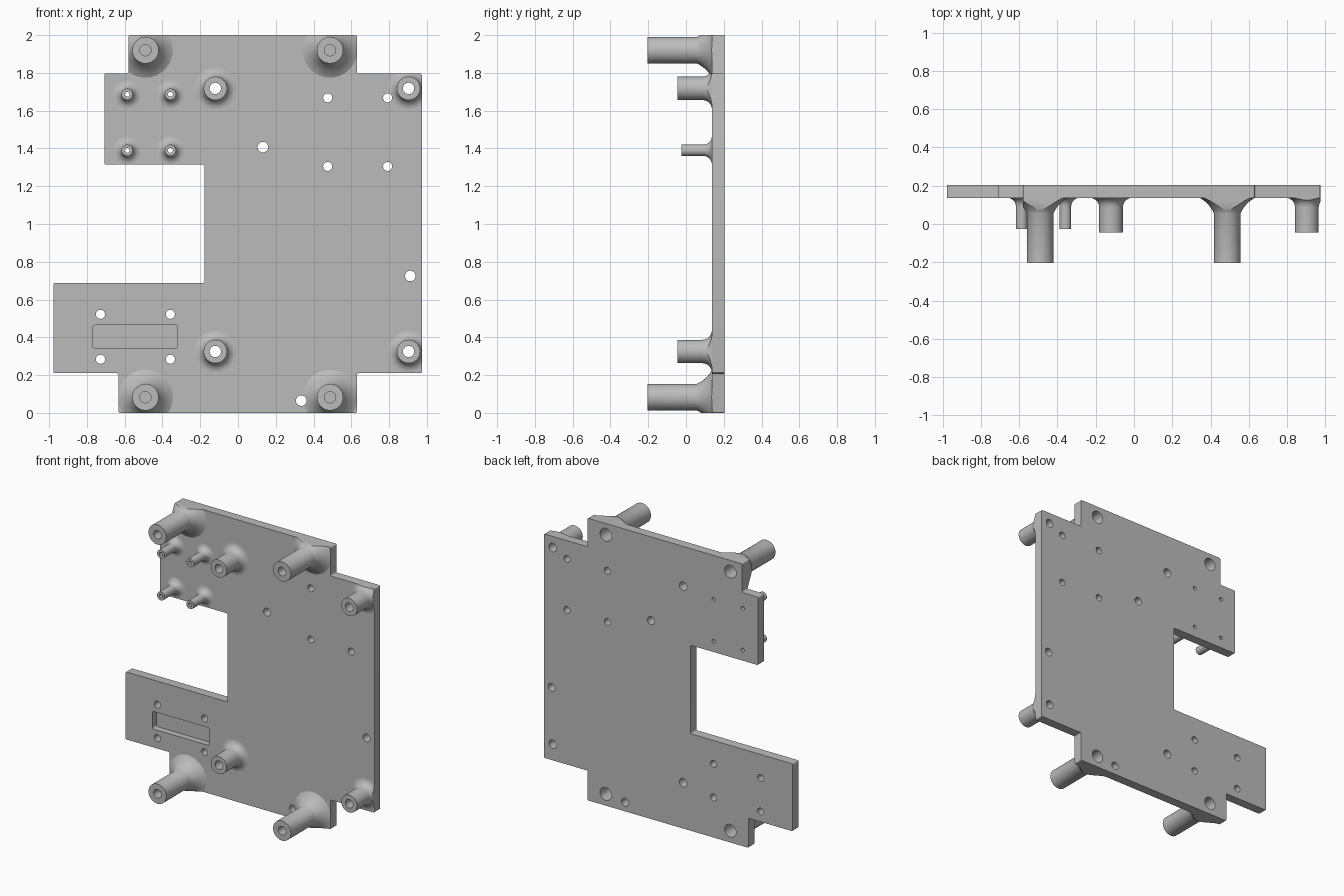
import bpy, bmesh, math

if "Cube" in bpy.data.objects:
    bpy.data.objects.remove(bpy.data.objects["Cube"], do_unlink=True)

FRONT, BACK = 0.137, 0.203      # plate faces along y
SEG = 40

grey = bpy.data.materials.new("light grey")
grey.use_nodes = True
colour = (0.5, 0.5, 0.5, 1)
grey.diffuse_color = colour
grey.node_tree.nodes["Principled BSDF"].inputs["Base Color"].default_value = colour


def make_object(name, bm):
    bmesh.ops.recalc_face_normals(bm, faces=bm.faces)
    mesh = bpy.data.meshes.new(name)
    bm.to_mesh(mesh)
    bm.free()
    mesh.materials.append(grey)
    obj = bpy.data.objects.new(name, mesh)
    bpy.context.collection.objects.link(obj)
    return obj


def lathe(bm, x, z, profile):
    """Closed turned solid about a y-parallel axis; profile holds (radius, y)."""
    rings = []
    for r, y in profile:
        rings.append([bm.verts.new((x + r * math.cos(a), y, z + r * math.sin(a)))
                      for a in (2 * math.pi * i / SEG for i in range(SEG))])
    for a, b in zip(rings, rings[1:]):
        for i in range(SEG):
            j = (i + 1) % SEG
            bm.faces.new((a[i], a[j], b[j], b[i]))
    bm.faces.new(rings[0])
    bm.faces.new(rings[-1])


def prism(name, outline, y0, y1, corner):
    """Extruded outline with slightly rounded upright corners."""
    bm = bmesh.new()
    face = bm.faces.new([bm.verts.new((x, y0, z)) for x, z in outline])
    out = bmesh.ops.extrude_face_region(bm, geom=[face])
    for v in out["geom"]:
        if isinstance(v, bmesh.types.BMVert):
            v.co.y = y1
    edges = [e for e in bm.edges if abs(e.verts[0].co.y - e.verts[1].co.y) > 1e-4]
    bmesh.ops.bevel(bm, geom=edges, offset=corner, segments=3, profile=0.5, affect='EDGES')
    return make_object(name, bm)


def boolean(obj, cutter, operation):
    mod = obj.modifiers.new("cut", 'BOOLEAN')
    mod.object, mod.operation, mod.solver = cutter, operation, 'EXACT'
    bpy.context.view_layer.update()
    graph = bpy.context.evaluated_depsgraph_get()
    mesh = bpy.data.meshes.new_from_object(obj.evaluated_get(graph))
    obj.modifiers.clear()
    obj.data = mesh


def standoff_profile(tip, r, flare, length, curve):
    """Straight post with a concave flare where it meets the plate."""
    pts = [(r, tip)]
    for i in range(9):
        t = i / 8
        a = t * math.pi / 2
        dr = curve * (1 - math.cos(a)) + (1 - curve) * t
        dy = curve * math.sin(a) + (1 - curve) * t
        pts.append((r + flare * dr, FRONT - length * (1 - dy)))
    pts.append((r + flare, FRONT + 0.003))
    return pts


# Stepped plate outline with a notch on one side
outline = [(-0.58, 2), (0.63, 2), (0.63, 1.797), (0.973, 1.797), (0.973, 0.21),
           (0.63, 0.21), (0.63, 0), (-0.632, 0), (-0.632, 0.21), (-0.978, 0.21),
           (-0.978, 0.688), (-0.178, 0.688), (-0.178, 1.315), (-0.708, 1.315),
           (-0.708, 1.797), (-0.58, 1.797)]
plate = prism("plate", outline, FRONT, BACK, 0.008)
limit = prism("trim_helper", outline, -0.4, 0.4, 0.008)

# Positions of posts and holes
long_posts = [(x, z) for x in (-0.49, 0.487) for z in (0.083, 1.92)]
mid_posts = [(x, z) for x in (-0.12, 0.903) for z in (0.325, 1.718)]
small_posts = [(x, z) for x in (-0.587, -0.358) for z in (1.39, 1.687)]
small_holes = [(x, z) for x in (0.475, 0.792) for z in (1.305, 1.668)]
small_holes += [(x, z) for x in (-0.728, -0.358) for z in (0.284, 0.522)]
large_holes = [(0.132, 1.407), (0.912, 0.725), (0.335, 0.065)]

# All drilled holes as one cutter
bm = bmesh.new()
for spots, radius, y0, y1 in ((long_posts, 0.03, -0.4, -0.05), (long_posts, 0.045, 0.05, 0.4),
                              (mid_posts, 0.03, -0.4, 0.4), (small_posts, 0.013, -0.4, 0.4),
                              (small_holes, 0.024, -0.4, 0.4), (large_holes, 0.028, -0.4, 0.4)):
    for x, z in spots:
        lathe(bm, x, z, [(radius, y0), (radius, y1)])
drill = make_object("drill_helper", bm)

# Shallow rectangular pocket
pocket = prism("pocket_helper", [(-0.768, 0.34), (-0.32, 0.34), (-0.32, 0.465), (-0.768, 0.465)],
               0, FRONT + 0.045, 0.012)
boolean(plate, drill, 'DIFFERENCE')
boolean(plate, pocket, 'DIFFERENCE')

# Standoffs, trimmed to the plate outline and drilled
parts = [plate]
for name, spots, profile in (
        ("long_standoffs", long_posts, standoff_profile(-0.203, 0.07, 0.075, 0.08, 0.4)),
        ("medium_standoffs", mid_posts, standoff_profile(-0.045, 0.062, 0.05, 0.05, 1)),
        ("small_standoffs", small_posts, standoff_profile(-0.025, 0.03, 0.045, 0.045, 1))):
    bm = bmesh.new()
    for x, z in spots:
        lathe(bm, x, z, profile)
    posts = make_object(name, bm)
    boolean(posts, limit, 'INTERSECT')
    boolean(posts, drill, 'DIFFERENCE')
    parts.append(posts)

for helper in (limit, drill, pocket):
    bpy.data.objects.remove(helper, do_unlink=True)

# Smooth round walls, keep edges sharp
bpy.ops.object.select_all(action='DESELECT')
for obj in parts:
    obj.select_set(True)
bpy.context.view_layer.objects.active = plate
bpy.ops.object.shade_smooth_by_angle(angle=math.radians(35))
